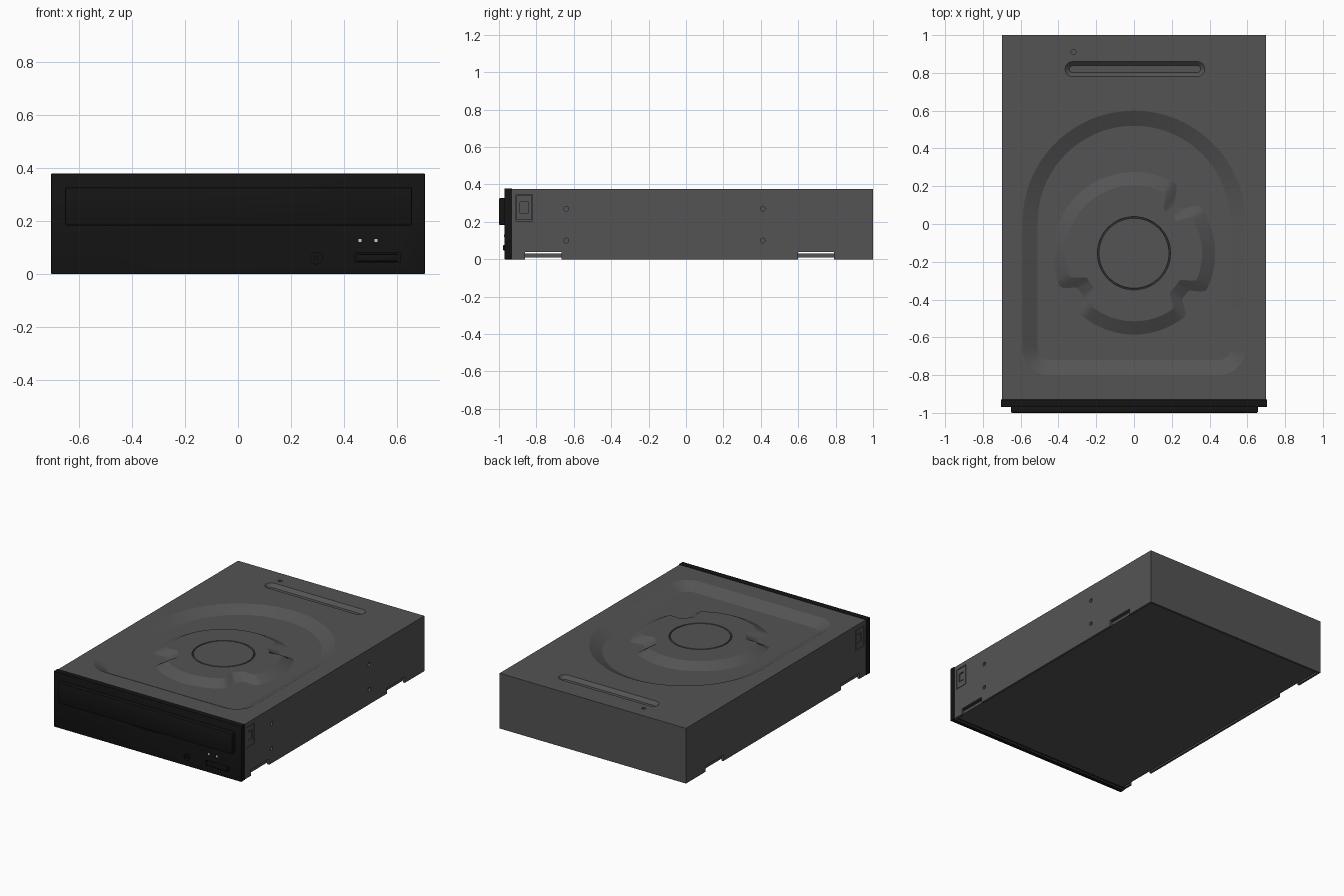
import bpy, bmesh, math
from math import cos, sin, pi, radians

if "Cube" in bpy.data.objects:
    bpy.data.objects.remove(bpy.data.objects["Cube"])


def material(name, v):
    m = bpy.data.materials.new(name)
    m.diffuse_color = (v, v, v, 1)
    m.use_nodes = True
    m.node_tree.nodes["Principled BSDF"].inputs["Base Color"].default_value = m.diffuse_color
    return m


STEEL = material("steel_grey", 0.088)
BLACK = material("black_plastic", 0.007)
LIGHT = material("indicator_white", 0.6)


def make(name, bm, mat=None):
    bmesh.ops.recalc_face_normals(bm, faces=bm.faces)
    me = bpy.data.meshes.new(name)
    bm.to_mesh(me)
    bm.free()
    ob = bpy.data.objects.new(name, me)
    bpy.context.collection.objects.link(ob)
    if mat:
        me.materials.append(mat)
    return ob


def box(name, x, y, z, mat=None, bevel=0):
    bm = bmesh.new()
    bmesh.ops.create_cube(bm, size=1)
    for v in bm.verts:
        for i, (lo, hi) in enumerate((x, y, z)):
            v.co[i] = lo if v.co[i] < 0 else hi
    if bevel:
        bmesh.ops.bevel(bm, geom=bm.edges[:], offset=bevel, segments=2, profile=0.5, affect='EDGES')
    return make(name, bm, mat)


def rod(name, loc, axis, r, length, mat=None, sides=16):
    bm = bmesh.new()
    bmesh.ops.create_cone(bm, cap_ends=True, segments=sides, radius1=r, radius2=r, depth=length)
    for v in bm.verts:
        a, b, c = v.co
        v.co = {'X': (c, a, b), 'Y': (a, c, b), 'Z': (a, b, c)}[axis]
        v.co.x += loc[0]
        v.co.y += loc[1]
        v.co.z += loc[2]
    return make(name, bm, mat)


def activate(ob):
    bpy.ops.object.select_all(action='DESELECT')
    ob.select_set(True)
    bpy.context.view_layer.objects.active = ob


def cut(ob, cutters):
    for c in cutters:
        m = ob.modifiers.new("cut", 'BOOLEAN')
        m.operation, m.solver, m.object = 'DIFFERENCE', 'EXACT', c
        activate(ob)
        bpy.ops.object.modifier_apply(modifier=m.name)
        bpy.data.objects.remove(c)


def smooth(ob, angle=30):
    activate(ob)
    bpy.ops.object.shade_smooth_by_angle(angle=radians(angle))


# Outlines used on the pressed lid
def arc(cx, cy, r, a0, a1, n):
    return [(cx + r * cos(radians(a0 + (a1 - a0) * i / n)),
             cy + r * sin(radians(a0 + (a1 - a0) * i / n))) for i in range(n + 1)]


def arch(d):
    return (arc(0, 0.01, 0.59 - d, 0, 180, 48) + arc(-0.45, -0.66, 0.14 - d, 180, 270, 10)
            + arc(0.45, -0.66, 0.14 - d, 270, 360, 10))


def slot(d):
    r = 0.04 - d
    return arc(0.335, 0.82, r, -90, 90, 10) + arc(-0.325, 0.82, r, 90, 270, 10)


def polar(radius, n=180):
    return [(radius(t) * cos(radians(t)), -0.155 + radius(t) * sin(radians(t)))
            for t in (360 * i / n for i in range(n))]


def island(d):
    def radius(t):
        dip = 0
        for c in (47, 216, 321):     # notches widen towards the top edge
            k = min(max((12 + 60 * d - abs(t - c)) / 8, 0), 1)
            dip += 0.08 * k * k * (3 - 2 * k)
        return 0.43 - dip - d
    return polar(radius)


# Steel case: closed shell with pressed lid
TOP, FLOOR, HALF = 0.375, 0.335, 0.7
bm = bmesh.new()


def loop(pts, z):
    vs = [bm.verts.new((x, y, z)) for x, y in pts]
    for i, v in enumerate(vs):
        bm.edges.new((vs[i - 1], v))
    return vs


def bridge(a, b):
    for i in range(len(a)):
        bm.faces.new((a[i - 1], a[i], b[i], b[i - 1]))


def fill(*loops):
    edges = [bm.edges.get((l[i - 1], l[i])) for l in loops for i in range(len(l))]
    bmesh.ops.triangle_fill(bm, edges=edges, use_beauty=True)


def slope(shape, width, z0, z1):
    a, b = loop(shape(0), z0), loop(shape(width), z1)
    bridge(a, b)
    return a, b


rect = [(-HALF, -0.935), (HALF, -0.935), (HALF, 1), (-HALF, 1)]
rim, base = loop(rect, TOP), loop(rect, 0)
bridge(rim, base)
bm.faces.new(base)
arch_top, arch_low = slope(arch, 0.08, TOP, FLOOR)
slot_top, slot_low = slope(slot, 0.022, TOP, TOP - 0.022)
isl_low, isl_top = slope(island, 0.07, FLOOR, TOP - 0.003)
fill(rim, arch_top, slot_top)
fill(slot_low)
fill(arch_low, isl_low)
prev = isl_top
for r, z in ((0.194, 0), (0.192, 0.008), (0.187, 0.008), (0.185, 0)):   # hub groove
    ring = loop(polar(lambda t: r), TOP - 0.003 - z)
    bridge(prev, ring)
    prev = ring
bm.faces.new(prev)
case = make("steel_case", bm, STEEL)

# Underside opening, bottom notches, screw holes and side latch pockets
cutters = [box("recess", (-0.685, 0.685), (-0.92, 0.985), (-0.1, 0.042))]
cutters += [box("notch", (-1, 1), n, (-0.1, 0.04)) for n in ((-0.86, -0.665), (0.6, 0.79))]
cutters.append(rod("lid_hole", (-0.32, 0.91, TOP), 'Z', 0.013, 0.03))
for s in (-1, 1):
    for y in (-0.64, 0.41):
        for z in (0.1, 0.27):
            cutters.append(rod("side_hole", (s * HALF, y, z), 'X', 0.013, 0.03))
    x = sorted((s * 0.69, s * 0.75))
    cutters.append(box("latch_pocket", x, (-0.91, -0.82), (0.205, 0.345)))
cut(case, cutters)

# Open the case from below, leaving a thin rim
bm = bmesh.new()
bm.from_mesh(case.data)
inner = [f for f in bm.faces if all(abs(v.co.x) < 0.686 and -0.921 < v.co.y < 0.986 and v.co.z < 0.043
                                    for v in f.verts)]
bmesh.ops.delete(bm, geom=inner, context='FACES')
bm.to_mesh(case.data)
bm.free()
smooth(case, 20)

# Flat bottom cover set just inside the rim
box("bottom_cover", (-0.684, 0.684), (-0.925, 0.984), (0.01, 0.03), STEEL)

# Latch plates on both sides
for s, side in ((-1, "left"), (1, "right")):
    plate = box("latch_plate_" + side, sorted((s * 0.68, s * 0.699)), (-0.906, -0.824), (0.209, 0.341), STEEL)
    cut(plate, [box("window", sorted((s * 0.689, s * 0.75)), (-0.887, -0.843), (0.247, 0.307))])
    box("latch_knob_" + side, sorted((s * 0.685, s * 0.696)), (-0.882, -0.848), (0.252, 0.302), STEEL)

# Front bezel with finger scoop, button pocket and jack hole
bezel = box("front_bezel", (-0.704, 0.704), (-0.97, -0.93), (0, 0.378), BLACK, 0.002)
bm = bmesh.new()
curve = [(-0.26 + 0.52 * i / 24, 0.165 + 0.02 * (2 * i / 24 - 1) ** 2) for i in range(25)]
face = bm.faces.new([bm.verts.new((x, -1.0, z)) for x, z in curve + [(0.26, 0.2), (-0.26, 0.2)]])
new = bmesh.ops.extrude_face_region(bm, geom=[face])["geom"]
bmesh.ops.translate(bm, verts=[v for v in new if isinstance(v, bmesh.types.BMVert)], vec=(0, 0.034, 0))
cut(bezel, [make("scoop", bm),
            box("button_pocket", (0.44, 0.61), (-1, -0.955), (0.043, 0.08)),
            rod("jack_bore", (0.295, -0.97, 0.06), 'Y', 0.022, 0.04, sides=24)])
smooth(bezel)

# Tray door, eject button, jack pin and indicator lights
smooth(box("tray_door", (-0.652, 0.656), (-1, -0.965), (0.183, 0.327), BLACK, 0.007), 40)
smooth(box("eject_button", (0.446, 0.604), (-0.979, -0.95), (0.048, 0.075), BLACK, 0.003), 40)
rod("jack_pin", (0.295, -0.962, 0.06), 'Y', 0.009, 0.022, BLACK)
for i, x in enumerate((0.46, 0.52)):
    box("indicator_light_%d" % i, (x - 0.006, x + 0.006), (-0.972, -0.96), (0.12, 0.132), LIGHT)
